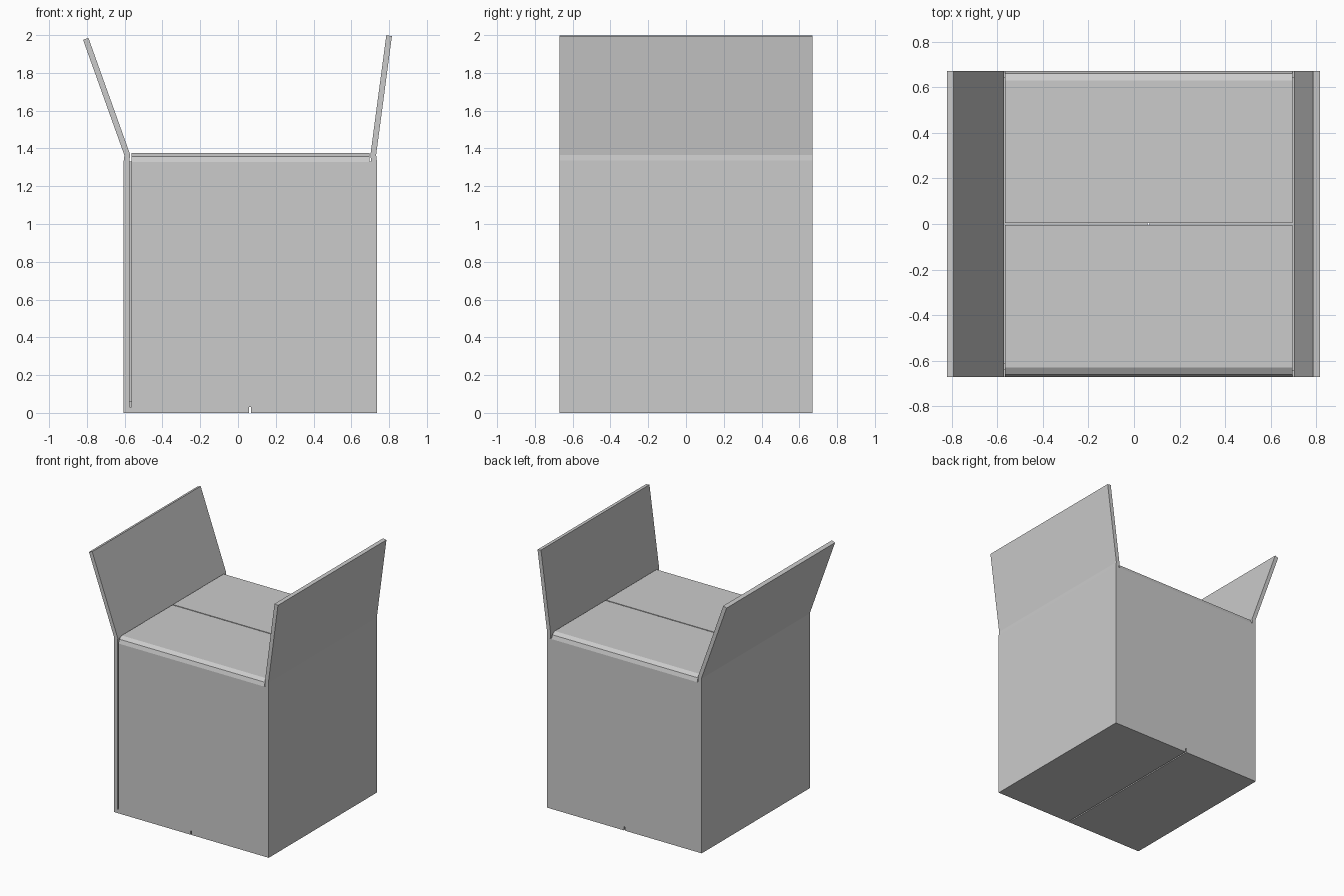
import bpy, bmesh
from mathutils import Vector

if "Cube" in bpy.data.objects:
    bpy.data.objects.remove(bpy.data.objects["Cube"])

T = 0.03  # board thickness

card = bpy.data.materials.new("grey cardboard")
card.diffuse_color = (0.6, 0.6, 0.6, 1)
card.use_nodes = True
card.node_tree.nodes["Principled BSDF"].inputs["Base Color"].default_value = card.diffuse_color


def add_object(name, bm):
    bmesh.ops.recalc_face_normals(bm, faces=bm.faces)
    me = bpy.data.meshes.new(name)
    bm.to_mesh(me)
    bm.free()
    me.materials.append(card)
    ob = bpy.data.objects.new(name, me)
    bpy.context.collection.objects.link(ob)
    return ob


def folded_sheet(name, path, lo, hi, place):
    """Thicken a folded centre line (mitred corners) and extrude it lo..hi."""
    pts = [Vector(p) for p in path]
    dirs = [(b - a).normalized() for a, b in zip(pts, pts[1:])]
    norms = [Vector((-d.y, d.x)) for d in dirs]
    bm = bmesh.new()
    rings = []
    for i, p in enumerate(pts):
        n0, n1 = norms[max(i - 1, 0)], norms[min(i, len(norms) - 1)]
        m = (n0 + n1) / (1 + n0.dot(n1)) * T / 2
        a, b = p + m, p - m
        rings.append([bm.verts.new(place(q, e))
                      for q, e in ((a, lo), (b, lo), (b, hi), (a, hi))])
    for r, s in zip(rings, rings[1:]):
        for k in range(4):
            bm.faces.new((r[k], r[(k + 1) % 4], s[(k + 1) % 4], s[k]))
    bm.faces.new(rings[0])
    bm.faces.new(rings[-1])
    return add_object(name, bm)


def block(name, x, y, z):
    bm = bmesh.new()
    bmesh.ops.create_cube(bm, size=1)
    for v in bm.verts:
        v.co = [(r[0] + r[1]) / 2 + c * (r[1] - r[0])
                for r, c in zip((x, y, z), v.co)]
    return add_object(name, bm)


# Side walls with outer bottom flap and raised top flap (bent along y)
side = lambda q, e: (q.x, e, q.y)
folded_sheet("left_side", [(0.059, 0.015), (-0.59, 0.015), (-0.59, 1.335),
                           (-0.586, 1.365), (-0.806, 1.98)], -0.67, 0.67, side)
folded_sheet("right_side", [(0.069, 0.015), (0.72, 0.015), (0.72, 1.335),
                            (0.716, 1.365), (0.80, 1.997)], -0.67, 0.67, side)

# Front and back walls with inner bottom flap and closed top flap (bent along x)
for name, s in (("front_side", -1), ("back_side", 1)):
    folded_sheet(name, [(0.004, 0.045), (0.655, 0.045), (0.655, 1.325),
                        (0.647, 1.347), (0.625, 1.36), (0.004, 1.36)],
                 -0.565, 0.695, lambda q, e: (e, s * q.x, q.y))

# Corner folds joining the walls below the flap slots
block("front_right_corner", (0.695, 0.705), (-0.67, -0.64), (0.03, 1.33))
block("back_right_corner", (0.695, 0.705), (0.64, 0.67), (0.03, 1.33))
block("back_left_corner", (-0.575, -0.565), (0.64, 0.67), (0.03, 1.33))

# Glue tab behind the open front left seam
block("glue_tab", (-0.575, -0.42), (-0.64, -0.612), (0.06, 1.33))
